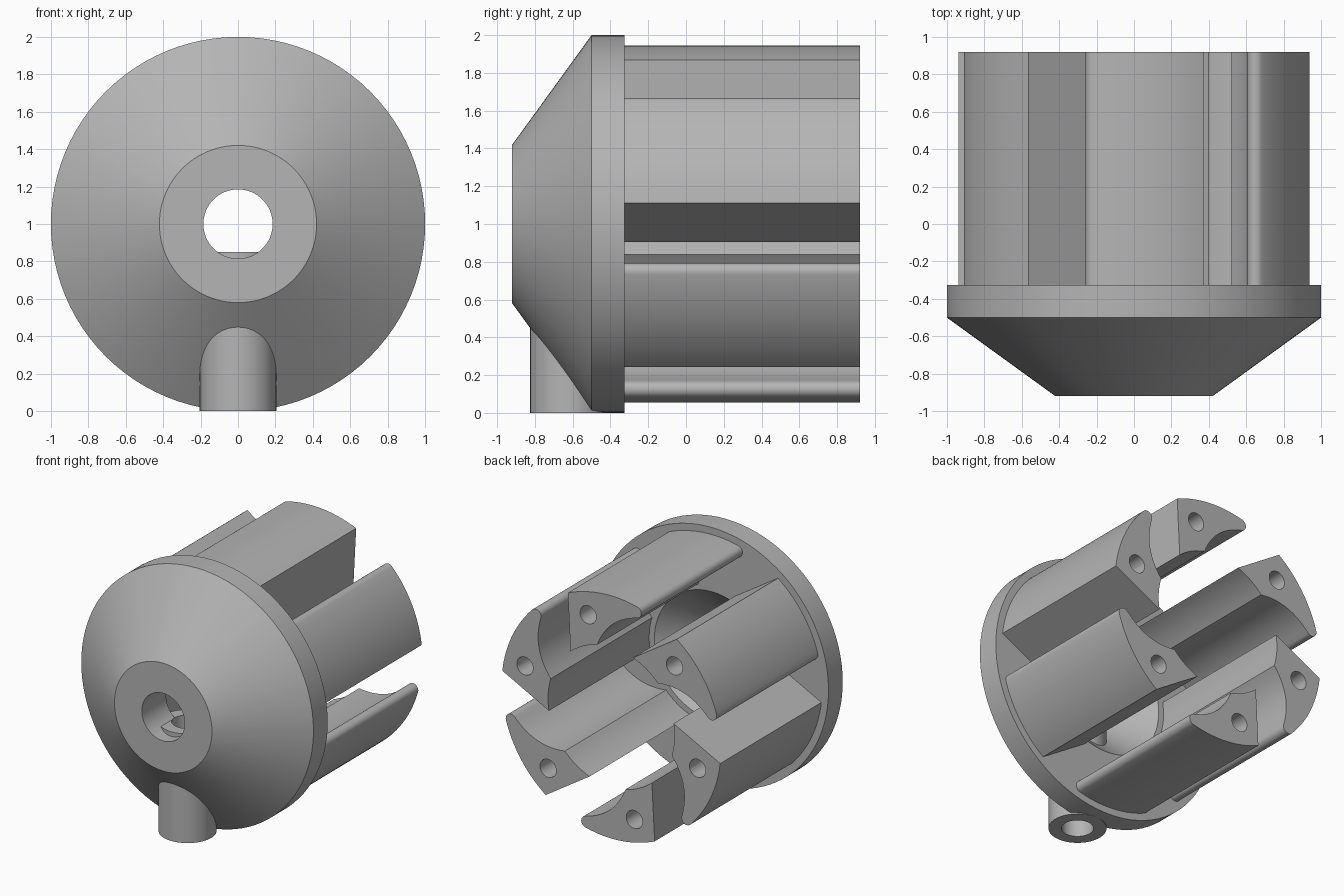
import bpy
import bmesh
import math
from mathutils import Matrix, Vector

cube = bpy.data.objects.get("Cube")
if cube:
    bpy.data.objects.remove(cube, do_unlink=True)

grey = bpy.data.materials.new("plain grey")
grey.use_nodes = True
colour = (0.46, 0.46, 0.46, 1)
grey.diffuse_color = colour
grey.node_tree.nodes["Principled BSDF"].inputs["Base Color"].default_value = colour

CENTRE = Vector((0, 0, 1))
PLATE_BACK, VANE_END = -0.325, 0.92
OUTER, INNER, TIP = 0.945, 0.545, 0.045


def finish(name, bm, helper=False):
    bmesh.ops.remove_doubles(bm, verts=bm.verts, dist=1e-5)
    bmesh.ops.recalc_face_normals(bm, faces=bm.faces)
    mesh = bpy.data.meshes.new(name)
    bm.to_mesh(mesh)
    bm.free()
    mesh.materials.append(grey)
    obj = bpy.data.objects.new(name, mesh)
    bpy.context.collection.objects.link(obj)
    obj.hide_render = helper
    return obj


def revolve(name, points, centre, axis, steps, helper=False):
    """Spin a closed outline of 3D points about an axis."""
    bm = bmesh.new()
    verts = [bm.verts.new(p) for p in points]
    edges = [bm.edges.new((v, verts[i - 1])) for i, v in enumerate(verts)]
    bmesh.ops.spin(bm, geom=verts + edges, cent=centre, axis=axis,
                   angle=math.tau, steps=steps, use_duplicate=False)
    return finish(name, bm, helper)


def rod(name, radius, start, end, helper=True):
    """Solid cylinder between two points."""
    start, end = Vector(start), Vector(end)
    way = end - start
    bm = bmesh.new()
    bmesh.ops.create_cone(
        bm, cap_ends=True, segments=32, radius1=radius, radius2=radius, depth=way.length,
        matrix=Matrix.Translation((start + end) / 2) @ way.to_track_quat("Z", "Y").to_matrix().to_4x4())
    return finish(name, bm, helper)


def cut(obj, cutter):
    mod = obj.modifiers.new("cut", "BOOLEAN")
    mod.operation, mod.solver, mod.object = "DIFFERENCE", "EXACT", cutter
    bpy.context.view_layer.objects.active = obj
    bpy.ops.object.modifier_apply(modifier=mod.name)
    bpy.data.objects.remove(cutter, do_unlink=True)


def smooth(obj):
    bpy.ops.object.select_all(action="DESELECT")
    obj.select_set(True)
    bpy.context.view_layer.objects.active = obj
    bpy.ops.object.shade_smooth_by_angle(angle=math.radians(25))


def arc(radius, start, end, steps, centre=(0, 0)):
    angles = [math.radians(start + (end - start) * i / steps) for i in range(steps + 1)]
    return [Vector((centre[0] + radius * math.cos(a), centre[1] + radius * math.sin(a)))
            for a in angles]


# Conical nose with back flange, centre bore and hollow back
nose_outline = [(0.185, -0.92), (0.42, -0.92), (1, -0.5), (1, PLATE_BACK),
                (0.5, PLATE_BACK), (0.42, -0.4), (0.185, -0.62)]
nose = revolve("nose_cone", [(r, y, 1) for r, y in nose_outline], CENTRE, (0, 1, 0), 96)
cut(nose, rod("pipe_cutter", 0.113, (0, -0.62, -0.1), (0, -0.62, 0.9)))
smooth(nose)

# Side pipe reaching up into the bore
pipe_outline = [(0.113, 0), (0.205, 0), (0.205, 0.85), (0.113, 0.85)]
pipe = revolve("side_pipe", [(r, -0.62, z) for r, z in pipe_outline],
               (0, -0.62, 0), (0, 0, 1), 48)
smooth(pipe)

# Vane cross-section: outer arc, round tip, hollow flank, inner arc, flat flank
tip_centre = arc(OUTER - TIP, 43.75, 43.75, 1)[0]
outline = arc(OUTER, 6.7, 43.75, 14)
outline += arc(TIP, 43.75, 195, 10, tip_centre)[1:]
inner = arc(INNER, 17.1, -10, 8)
flank_start, flank_end = outline[-1], inner[0]
chord = flank_end - flank_start
bulge = Vector((-chord.y, chord.x)).normalized() * 0.06
for i in range(1, 14):
    t = i / 14
    outline.append(flank_start + chord * t + bulge * 4 * t * (1 - t))
outline += inner

# Six vanes, each with a bolt hole
for n in range(6):
    turn = Matrix.Rotation(math.radians(60 * n), 2)
    bm = bmesh.new()
    verts = []
    for p in outline:
        q = turn @ p
        verts.append(bm.verts.new((q.x, PLATE_BACK - 0.01, q.y + 1)))
    face = bm.faces.new(verts)
    made = bmesh.ops.extrude_face_region(bm, geom=[face])["geom"]
    moved = [v for v in made if isinstance(v, bmesh.types.BMVert)]
    bmesh.ops.translate(bm, verts=moved, vec=(0, VANE_END - PLATE_BACK + 0.01, 0))
    vane = finish(f"vane_{n + 1}", bm)
    hole = turn @ arc(0.77, 15, 15, 1)[0]
    cut(vane, rod("hole_cutter", 0.07, (hole.x, -0.2, hole.y + 1), (hole.x, 1, hole.y + 1)))
    smooth(vane)
